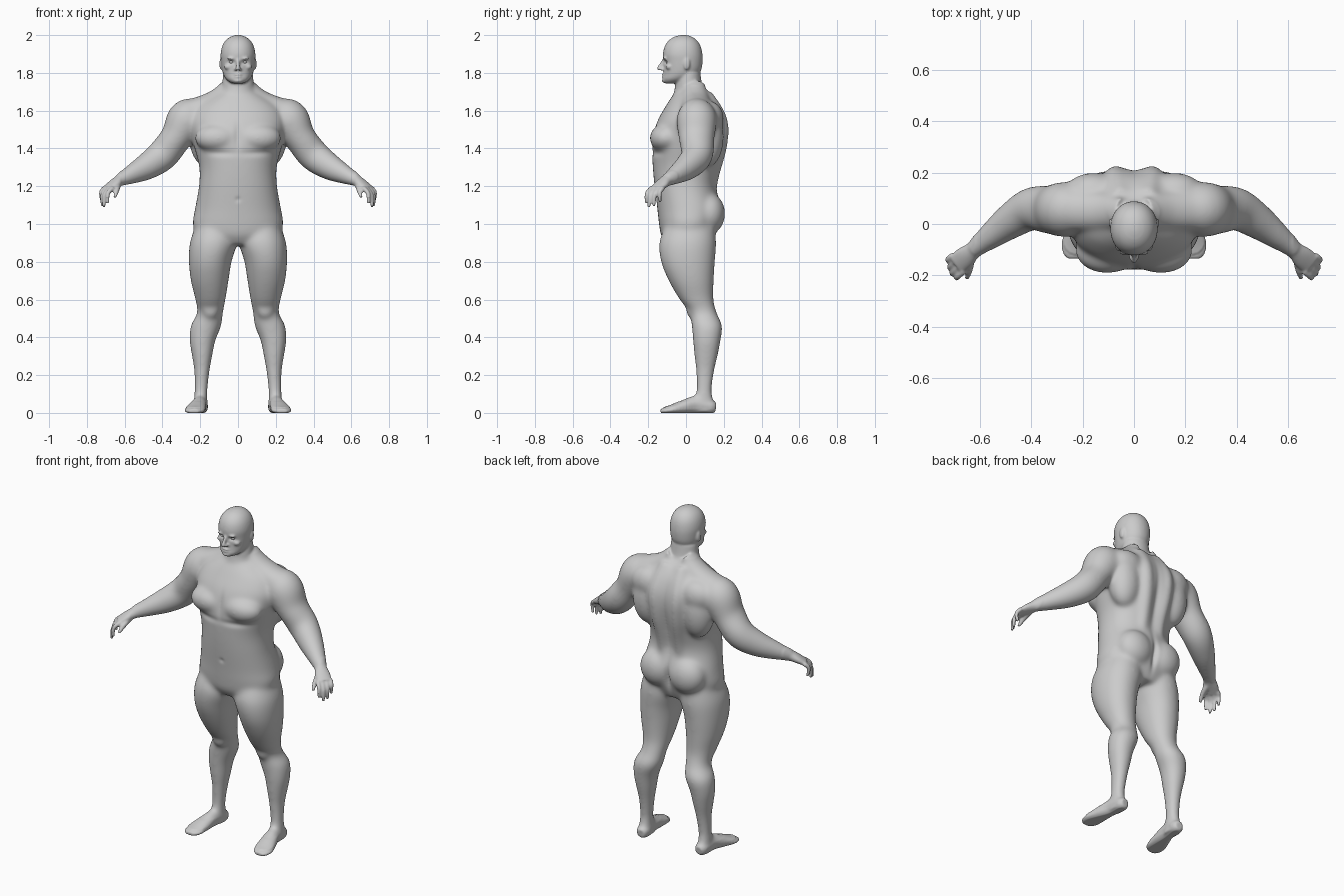
import bpy, bmesh
from math import sin, cos, pi, exp, copysign
from mathutils import Vector, Matrix

bm = bmesh.new()
N = 36


def spline(rows, steps=6):
    """Catmull-Rom through rows of numbers."""
    out, last = [], len(rows) - 1
    for i in range(last):
        a, b, c, d = (rows[max(0, min(last, i + k))] for k in (-1, 0, 1, 2))
        for s in range(steps):
            t = s / steps
            out.append([0.5 * (2 * q + (r - p) * t + (2 * p - 5 * q + 4 * r - u) * t * t
                               + (3 * q - p - 3 * r + u) * t ** 3) for p, q, r, u in zip(a, b, c, d)])
    return out + [list(rows[-1])]


def loft(rings):
    vs = [[bm.verts.new(p) for p in r] for r in rings]
    for a, b in zip(vs, vs[1:]):
        for i in range(N):
            j = (i + 1) % N
            bm.faces.new((a[i], a[j], b[j], b[i]))
    bm.faces.new(vs[0][::-1])
    bm.faces.new(vs[-1])


def stack(rows, side=1, power=2.2):
    """Horizontal sections: z, centre x, half width, front y, back y."""
    def sq(v):
        return copysign(abs(v) ** (2 / power), v)
    loft([[(side * (cx + w * sq(cos(2 * pi * i / N))),
            (f + b) / 2 + (b - f) / 2 * sq(sin(2 * pi * i / N)), z) for i in range(N)]
          for z, cx, w, f, b in spline(rows)])


def tube(rows, side=1, ref=(0, 0, 1), steps=6):
    """Path points: x, y, z, sideways radius, upward radius."""
    pts = spline(rows, steps)
    rings = []
    for k, (x, y, z, ra, rb) in enumerate(pts):
        t = (Vector(pts[min(k + 1, len(pts) - 1)][:3]) - Vector(pts[max(k - 1, 0)][:3])).normalized()
        u = t.cross(Vector(ref)).normalized()
        v = u.cross(t)
        ring = [Vector((x, y, z)) + u * ra * cos(2 * pi * i / N) + v * rb * sin(2 * pi * i / N)
                for i in range(N)]
        rings.append([(side * p.x, p.y, p.z) for p in ring])
    loft(rings)


def blob(c, r, side=1):
    m = Matrix.Translation((side * c[0], c[1], c[2])) @ Matrix.Diagonal((*r, 1))
    bmesh.ops.create_uvsphere(bm, u_segments=24, v_segments=16, radius=1, matrix=m)


# torso
stack([(.89, 0, .14, -.10, .13), (.94, 0, .215, -.132, .155), (1.0, 0, .24, -.143, .175),
       (1.08, 0, .228, -.152, .19), (1.2, 0, .207, -.167, .16), (1.3, 0, .205, -.176, .178),
       (1.4, 0, .23, -.18, .203), (1.48, 0, .25, -.172, .215), (1.55, 0, .255, -.15, .21),
       (1.62, 0, .22, -.11, .185), (1.67, 0, .15, -.078, .15), (1.705, 0, .09, -.05, .11)])
# neck
stack([(1.6, 0, .11, -.05, .13), (1.68, 0, .094, -.066, .115), (1.73, 0, .085, -.058, .088),
       (1.8, 0, .078, -.05, .076)], power=2)
# head
stack([(1.744, 0, .028, -.112, -.02), (1.752, 0, .045, -.12, 0), (1.768, 0, .064, -.123, .03),
       (1.79, 0, .077, -.119, .065), (1.82, 0, .085, -.117, .082), (1.86, 0, .09, -.119, .088),
       (1.9, 0, .092, -.122, .087), (1.94, 0, .084, -.113, .078), (1.97, 0, .067, -.093, .06),
       (1.99, 0, .042, -.064, .034), (2.0, 0, .014, -.03, .004)], power=2.1)
# nose, lips, chin
tube([(0, -.114, 1.872, .009, .009), (0, -.130, 1.845, .009, .011), (0, -.143, 1.824, .012, .011),
      (0, -.138, 1.815, .009, .007)], ref=(0, -1, 0))
blob((0, -.118, 1.790), (.022, .012, .006))
blob((0, -.117, 1.779), (.020, .012, .006))
blob((0, -.112, 1.759), (.026, .016, .012))

for s in (1, -1):
    # face details and ears
    blob((.013, -.127, 1.819), (.009, .012, .008), s)
    blob((.034, -.112, 1.876), (.026, .011, .007), s)
    blob((.052, -.088, 1.832), (.022, .02, .016), s)
    blob((.090, .004, 1.848), (.009, .018, .032), s)
    # leg
    stack([(.99, .125, .10, -.11, .15), (.9, .131, .124, -.142, .16), (.8, .147, .113, -.132, .153),
           (.7, .15, .1, -.092, .147), (.6, .146, .08, -.034, .146), (.53, .148, .069, .018, .163),
           (.46, .17, .081, .03, .192), (.38, .188, .068, .037, .183), (.3, .19, .054, .044, .168),
           (.22, .191, .041, .053, .15), (.12, .196, .035, .055, .137), (.06, .197, .036, .04, .147),
           (.012, .197, .036, .03, .155)], s, 2.1)
    blob((.145, .035, .545), (.045, .035, .05), s)
    # foot
    tube([(.194, .158, .03, .022, .022), (.196, .13, .034, .037, .036), (.203, .05, .046, .038, .046),
          (.216, -.02, .032, .048, .034), (.228, -.08, .02, .055, .022), (.232, -.115, .015, .046, .016),
          (.232, -.135, .013, .026, .011)], s)
    # buttock, chest and back muscles
    blob((.098, .122, 1.055), (.11, .086, .11), s)
    blob((.105, -.105, 1.455), (.125, .088, .078), s)
    blob((.165, .115, 1.46), (.095, .085, .16), s)
    blob((.16, .125, 1.56), (.11, .075, .09), s)
    tube([(.06, .09, 1.1, .05, .06), (.055, .115, 1.25, .045, .06), (.065, .16, 1.42, .05, .06),
          (.07, .16, 1.55, .05, .06), (.05, .09, 1.68, .05, .05)], s, (0, 1, 0))
    # trapezius
    tube([(.04, .045, 1.725, .06, .048), (.13, .05, 1.65, .075, .055), (.25, .055, 1.59, .085, .07)], s)
    # arm
    tube([(.19, .06, 1.575, .08, .08), (.265, .057, 1.553, .107, .11), (.328, .056, 1.457, .095, .085),
          (.40, .058, 1.365, .084, .084), (.482, .01, 1.305, .07, .072), (.565, -.052, 1.262, .051, .052),
          (.625, -.102, 1.232, .034, .034)], s)
    # hand and fingers
    tube([(.60, -.082, 1.245, .037, .038), (.63, -.107, 1.228, .036, .03), (.658, -.13, 1.21, .043, .024),
          (.692, -.157, 1.186, .043, .016)], s)
    for k, tip in ((-1, (.69, -.211, 1.108)), (-.33, (.71, -.196, 1.088)),
                   (.33, (.718, -.169, 1.092)), (1, (.72, -.136, 1.115))):
        base = Vector((.685 + .022 * k, -.153 + .03 * k, 1.19))
        mid = (base + Vector(tip)) / 2 + Vector((.012, -.01, .012))
        tube([(*base, .013, .013), (*mid, .0115, .0115), (*tip, .008, .008)], s, (0, 1, 0))
    tube([(.635, -.125, 1.21, .018, .018), (.642, -.178, 1.178, .014, .014),
          (.652, -.212, 1.142, .009, .009)], s, (1, 0, 0))

bmesh.ops.recalc_face_normals(bm, faces=bm.faces)
raw = bpy.data.meshes.new("body_parts")
bm.to_mesh(raw)
bm.free()

# fuse the parts into one skin
body = bpy.data.objects.new("body", raw)
bpy.context.collection.objects.link(body)
mod = body.modifiers.new("fuse", 'REMESH')
mod.mode = 'VOXEL'
mod.voxel_size = .0055
skin = bpy.data.meshes.new_from_object(body.evaluated_get(bpy.context.evaluated_depsgraph_get()))
body.modifiers.clear()
body.data = skin

# soften the body strongly, face, hands and feet lightly
bm = bmesh.new()
bm.from_mesh(skin)


def relax(verts, times):
    for _ in range(times):
        bmesh.ops.smooth_vert(bm, verts=verts, factor=.5, use_axis_x=True, use_axis_y=True, use_axis_z=True)


relax([v for v in bm.verts if .06 < v.co.z < 1.735 and abs(v.co.x) < .62], 40)
relax(bm.verts[:], 4)

# sculpted hollows: centre, radii, push along y
hollows = [((.034, -.115, 1.857), (.017, .03, .010), .012), ((0, -.125, 1.7845), (.022, .02, .003), .005),
           ((0, -.18, 1.47), (.016, .06, .07), .008), ((0, .2, 1.35), (.02, .08, .22), -.01),
           ((0, .19, 1.03), (.014, .09, .07), -.02), ((0, -.16, 1.13), (.012, .04, .012), .006),
           ((.1, -.18, 1.375), (.09, .06, .016), .008)]
for v in bm.verts:
    for c, r, push in hollows:
        d = sum(((p - q) / w) ** 2 for p, q, w in zip((abs(v.co.x), v.co.y, v.co.z), c, r))
        if d < 9:
            v.co.y += push * exp(-d)
    v.co.z = max(v.co.z, .004) - .004 * (v.co.z < .03)
relax([v for v in bm.verts if v.co.z < 1.735 and abs(v.co.x) < .6 and v.co.z > .06], 4)
for f in bm.faces:
    f.smooth = True
bm.to_mesh(skin)
bm.free()

# eyes
for s, name in ((1, "left_eye"), (-1, "right_eye")):
    bpy.ops.mesh.primitive_uv_sphere_add(segments=24, ring_count=16, radius=.012,
                                         location=(s * .034, -.0945, 1.857))
    eye = bpy.context.object
    eye.name = name
    eye.scale = (1.15, 1, .7)
    bpy.ops.object.shade_smooth()
